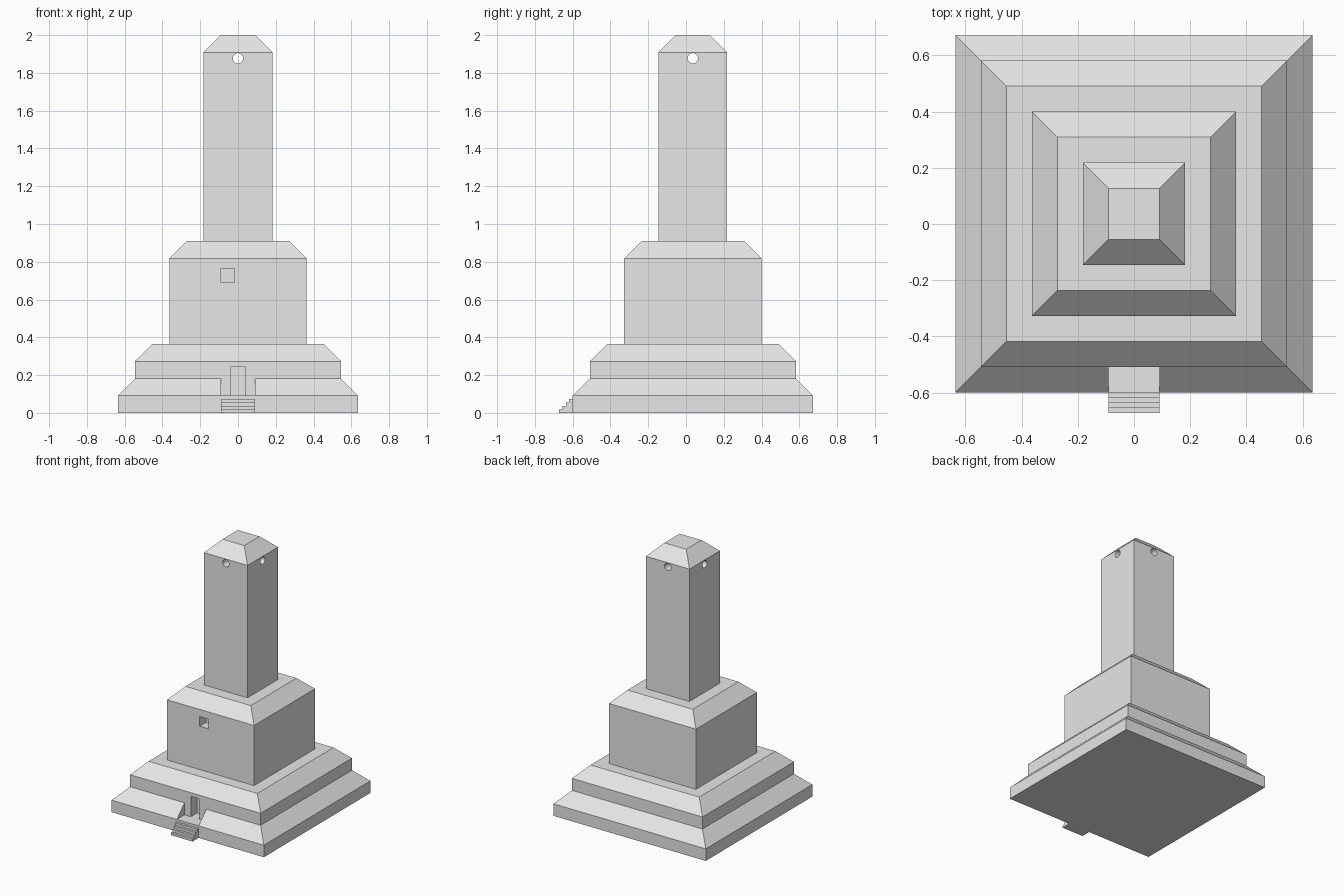
import bpy, bmesh, math

cube = bpy.data.objects.get("Cube")
if cube:
    bpy.data.objects.remove(cube, do_unlink=True)

U = 1 / 11            # building module
CY = 0.4 * U          # tower axis, shifted back to make room for the stairs
FRONT = CY - 7 * U    # front edge of the base

stone = bpy.data.materials.new("grey stone")
stone.use_nodes = True
stone.diffuse_color = (0.8, 0.8, 0.8, 1)
stone.node_tree.nodes["Principled BSDF"].inputs["Base Color"].default_value = (0.8, 0.8, 0.8, 1)


def finish(bm, name):
    bmesh.ops.recalc_face_normals(bm, faces=bm.faces)
    mesh = bpy.data.meshes.new(name)
    bm.to_mesh(mesh)
    bm.free()
    mesh.materials.append(stone)
    obj = bpy.data.objects.new(name, mesh)
    bpy.context.collection.objects.link(obj)
    return obj


def box(name, x, y, z):
    """Box from (min, max) pairs."""
    bm = bmesh.new()
    for v in bmesh.ops.create_cube(bm, size=1)["verts"]:
        v.co = [lo + (c + 0.5) * (hi - lo) for c, (lo, hi) in zip(v.co, (x, y, z))]
    return finish(bm, name)


def cut(target, cutter):
    mod = target.modifiers.new("cut", 'BOOLEAN')
    mod.operation = 'DIFFERENCE'
    mod.solver = 'EXACT'
    mod.object = cutter
    cutter.hide_render = True
    bpy.context.view_layer.objects.active = target
    bpy.ops.object.modifier_apply(modifier=mod.name)
    bpy.data.objects.remove(cutter, do_unlink=True)


# Stepped tower: square rings of (half width, height) in modules
profile = [(7, 0), (7, 1), (6, 2), (6, 3), (5, 4), (4, 4), (4, 9),
           (3, 10), (2, 10), (2, 21), (1, 22)]
bm = bmesh.new()
rings = [[bm.verts.new((sx * w * U, CY + sy * w * U, h * U))
          for sx, sy in ((-1, -1), (1, -1), (1, 1), (-1, 1))] for w, h in profile]
for low, high in zip(rings, rings[1:]):
    for i in range(4):
        j = (i + 1) % 4
        bm.faces.new((low[i], low[j], high[j], high[i]))
bm.faces.new(rings[0][::-1])
bm.faces.new(rings[-1])
tower = finish(bm, "stepped_tower")

# Entrance landing, doorway and window recess
wall = CY - 6 * U
cut(tower, box("landing_cutter", (-U, U), (FRONT - U, wall), (U, 2.5 * U)))
cut(tower, box("door_cutter", (-0.42 * U, 0.4 * U), (wall - 0.3 * U, wall + 0.8 * U), (U, 2.7 * U)))
upper = CY - 4 * U
cut(tower, box("window_cutter", (-U, -0.2 * U), (upper - U, upper + 0.8 * U), (7.6 * U, 8.4 * U)))

# Round openings through the top of the shaft, both ways
for axis in range(2):
    bm = bmesh.new()
    bmesh.ops.create_cone(bm, cap_ends=True, segments=32, radius1=0.3 * U,
                          radius2=0.3 * U, depth=6 * U)
    hole = finish(bm, "hole_cutter")
    hole.rotation_euler = (math.pi / 2, 0, axis * math.pi / 2)
    hole.location = (0, CY, 20.65 * U)
    bpy.context.view_layer.update()
    cut(tower, hole)

# Entrance stairs: one stepped side profile, extruded across
STEPS, RISE = 4, 0.2 * U
outline = [(FRONT, 0)]
for k in range(STEPS):
    y = FRONT - (STEPS - k) * RISE
    outline += [(y, k * RISE), (y, (k + 1) * RISE)]
outline.append((FRONT, STEPS * RISE))
bm = bmesh.new()
side = bm.faces.new([bm.verts.new((-U, y, z)) for y, z in outline])
new = bmesh.ops.extrude_face_region(bm, geom=[side])["geom"]
bmesh.ops.translate(bm, vec=(2 * U, 0, 0),
                    verts=[g for g in new if isinstance(g, bmesh.types.BMVert)])
finish(bm, "entrance_stairs")
